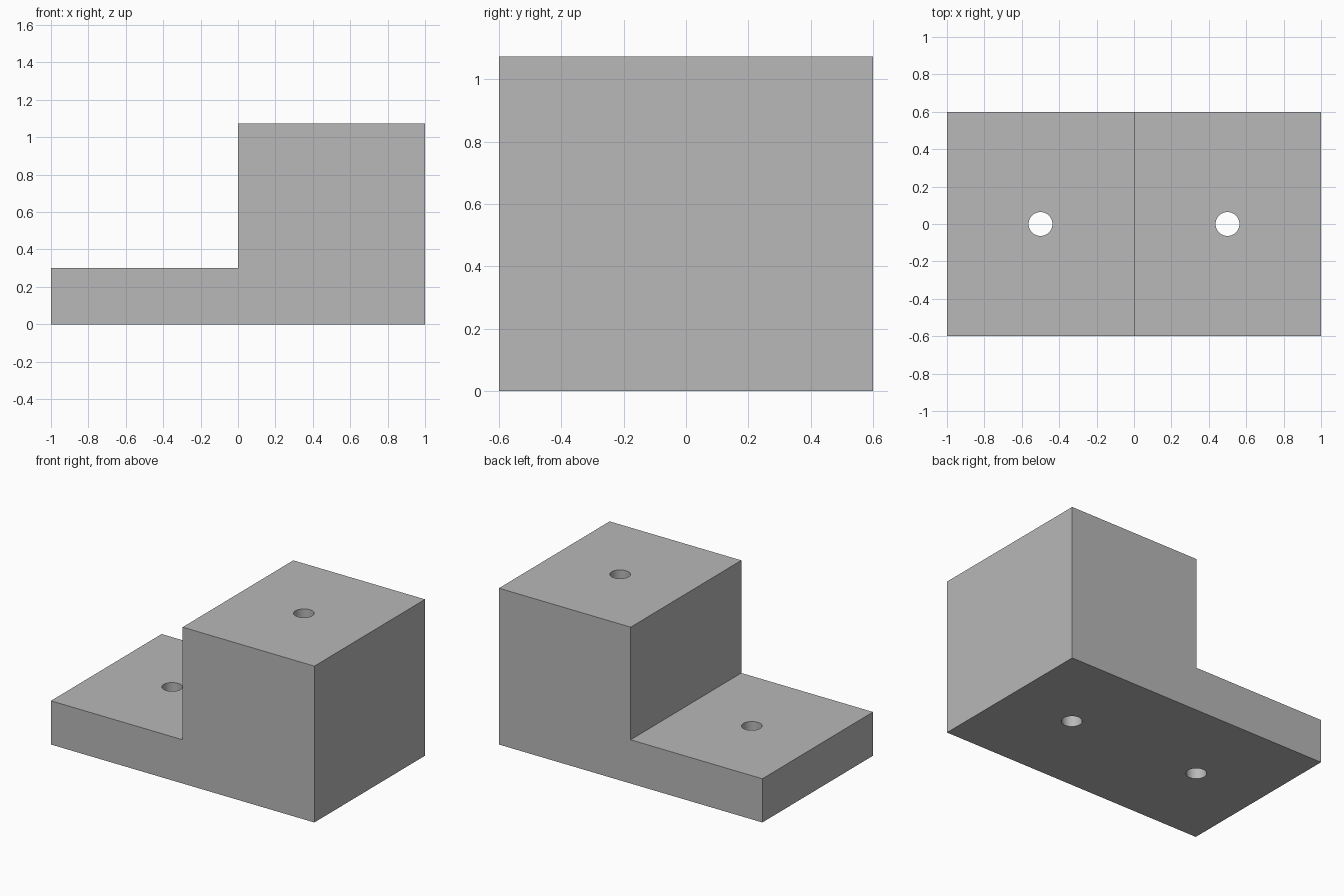
import bpy
import bmesh

cube = bpy.data.objects.get("Cube")
if cube:
    bpy.data.objects.remove(cube, do_unlink=True)

LENGTH, DEPTH = 2.0, 1.2
LOW, HIGH = 0.3, 1.073
HOLE_RADIUS = 0.064

# Single grey material
grey = bpy.data.materials.new("plain grey")
grey.use_nodes = True
colour = (0.48, 0.48, 0.48, 1)
grey.diffuse_color = colour
grey.node_tree.nodes["Principled BSDF"].inputs["Base Color"].default_value = colour


def make_object(name, bm):
    bmesh.ops.recalc_face_normals(bm, faces=bm.faces)
    mesh = bpy.data.meshes.new(name)
    bm.to_mesh(mesh)
    bm.free()
    mesh.materials.append(grey)
    obj = bpy.data.objects.new(name, mesh)
    bpy.context.collection.objects.link(obj)
    return obj


# Stepped block: L-shaped profile extruded from front to back
half = LENGTH / 2
profile = [(-half, 0), (half, 0), (half, HIGH), (0, HIGH), (0, LOW), (-half, LOW)]
bm = bmesh.new()
face = bm.faces.new([bm.verts.new((x, -DEPTH / 2, z)) for x, z in profile])
extruded = bmesh.ops.extrude_face_region(bm, geom=[face])
moved = [v for v in extruded["geom"] if isinstance(v, bmesh.types.BMVert)]
bmesh.ops.translate(bm, verts=moved, vec=(0, DEPTH, 0))
block = make_object("stepped_block", bm)

# Round vertical through holes, one in the centre of each step
cutters = []
for side, x in (("right", -half / 2), ("left", half / 2)):
    bm = bmesh.new()
    bmesh.ops.create_cone(bm, cap_ends=True, segments=48, radius1=HOLE_RADIUS,
                          radius2=HOLE_RADIUS, depth=2 * LENGTH)
    bmesh.ops.translate(bm, verts=bm.verts, vec=(x, 0, 0))
    cutter = make_object(side + "_hole_cutter", bm)
    cutter.hide_render = True
    cutters.append(cutter)
    cut = block.modifiers.new(side + "_hole", "BOOLEAN")
    cut.operation = "DIFFERENCE"
    cut.solver = "EXACT"
    cut.object = cutter

# Apply the cuts and remove the cutters
bpy.ops.object.select_all(action="DESELECT")
bpy.context.view_layer.objects.active = block
block.select_set(True)
for name in [m.name for m in block.modifiers]:
    bpy.ops.object.modifier_apply(modifier=name)
for cutter in cutters:
    bpy.data.objects.remove(cutter, do_unlink=True)

# Smooth hole walls, sharp block edges
bpy.ops.object.shade_smooth_by_angle(angle=0.52)
